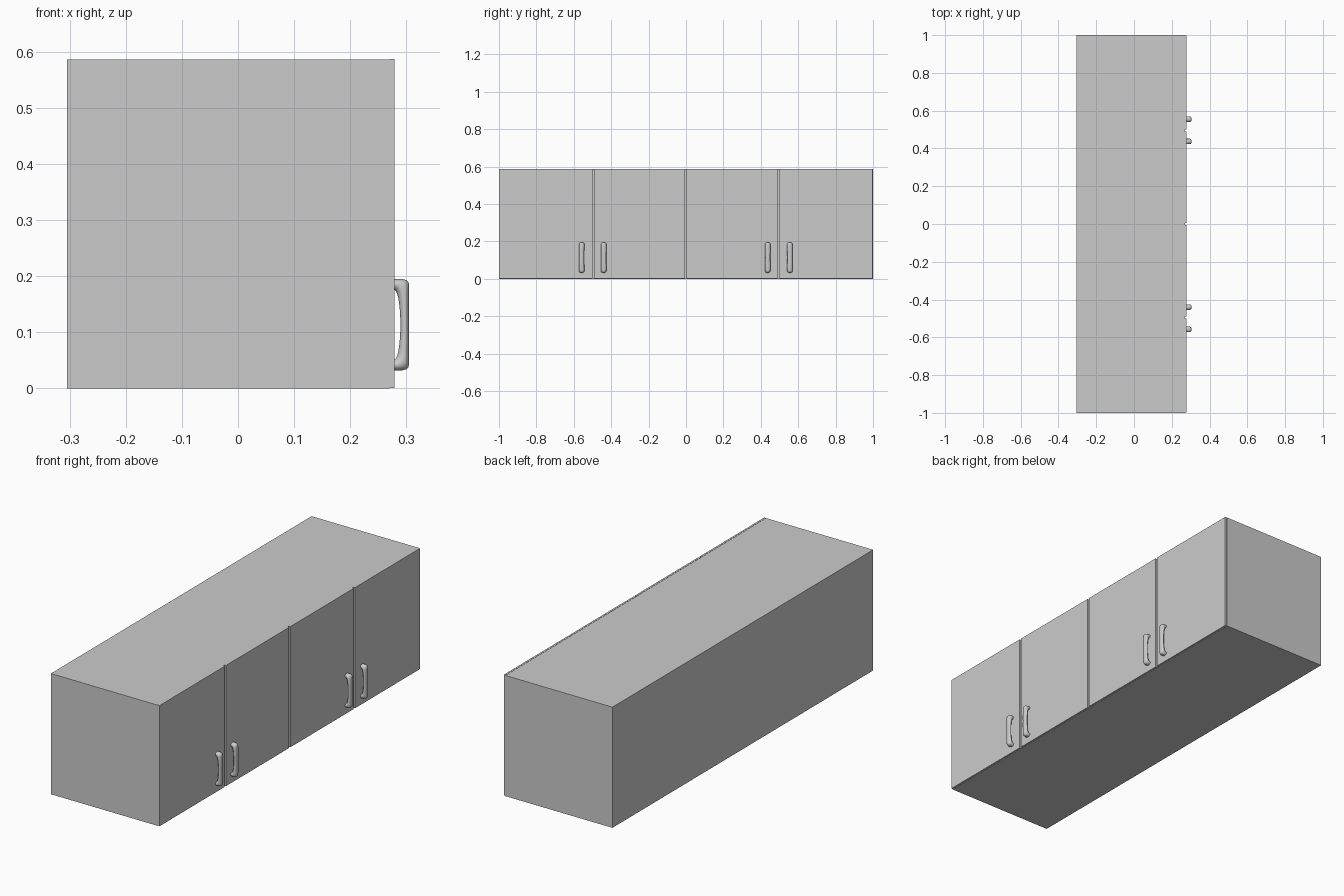
import bpy, bmesh, math
from mathutils import Vector

if "Cube" in bpy.data.objects:
    bpy.data.objects.remove(bpy.data.objects["Cube"])

TOP = 0.587


def make_object(name, bm):
    bmesh.ops.recalc_face_normals(bm, faces=bm.faces)
    mesh = bpy.data.meshes.new(name)
    bm.to_mesh(mesh)
    bm.free()
    obj = bpy.data.objects.new(name, mesh)
    bpy.context.collection.objects.link(obj)
    return obj


def box(name, lo, hi):
    bm = bmesh.new()
    bmesh.ops.create_cube(bm, size=1)
    for v in bm.verts:
        v.co = Vector([(a + b) / 2 + c * (b - a) for a, b, c in zip(lo, hi, v.co)])
    return make_object(name, bm)


# Handle half profile: outer x, outer z, inner x, inner z, half width
HANDLE_MID = 0.1135
HALF = [
    (0.277, 0.032, 0.277, 0.050, 0.0145),
    (0.292, 0.032, 0.281, 0.053, 0.0145),
    (0.300, 0.034, 0.284, 0.059, 0.0145),
    (0.304, 0.038, 0.286, 0.068, 0.0145),
    (0.305, 0.046, 0.2875, 0.078, 0.0142),
    (0.305, 0.085, 0.2890, 0.095, 0.0138),
    (0.305, HANDLE_MID, 0.2895, HANDLE_MID, 0.0136),
]


def handle(name, y, sides=24):
    m = 2 * HANDLE_MID
    sections = HALF + [(a, m - b, c, m - d, w) for a, b, c, d, w in HALF[-2::-1]]
    bm = bmesh.new()
    rings = []
    for ox, oz, ix, iz, w in sections:
        outer, inner = Vector((ox, y, oz)), Vector((ix, y, iz))
        mid, axis = (outer + inner) / 2, (outer - inner) / 2
        ring = []
        for k in range(sides):
            t = 2 * math.pi * k / sides
            ring.append(bm.verts.new(mid + axis * math.cos(t) + Vector((0, w * math.sin(t), 0))))
        rings.append(ring)
    for a, b in zip(rings, rings[1:]):
        for k in range(sides):
            n = (k + 1) % sides
            bm.faces.new((a[k], a[n], b[n], b[k]))
    bm.faces.new(rings[0])
    bm.faces.new(rings[-1])
    obj = make_object(name, bm)
    bpy.ops.object.select_all(action='DESELECT')
    obj.select_set(True)
    bpy.context.view_layer.objects.active = obj
    bpy.ops.object.shade_smooth_by_angle(angle=math.radians(50))


# Cabinet body
box("cabinet_body", (-0.305, -1, 0.0), (0.270, 1, TOP - 0.001))

# Four doors separated by narrow gaps
doors = [(-0.999, -0.501), (-0.491, -0.006), (0.004, 0.489), (0.499, 0.997)]
for i, (y0, y1) in enumerate(doors):
    box(f"door_{i + 1}", (0.270, y0, 0.001), (0.279, y1, TOP))

# One handle per door, in facing pairs
for i, y in enumerate((-0.558, -0.440, 0.437, 0.555)):
    handle(f"handle_{i + 1}", y)
